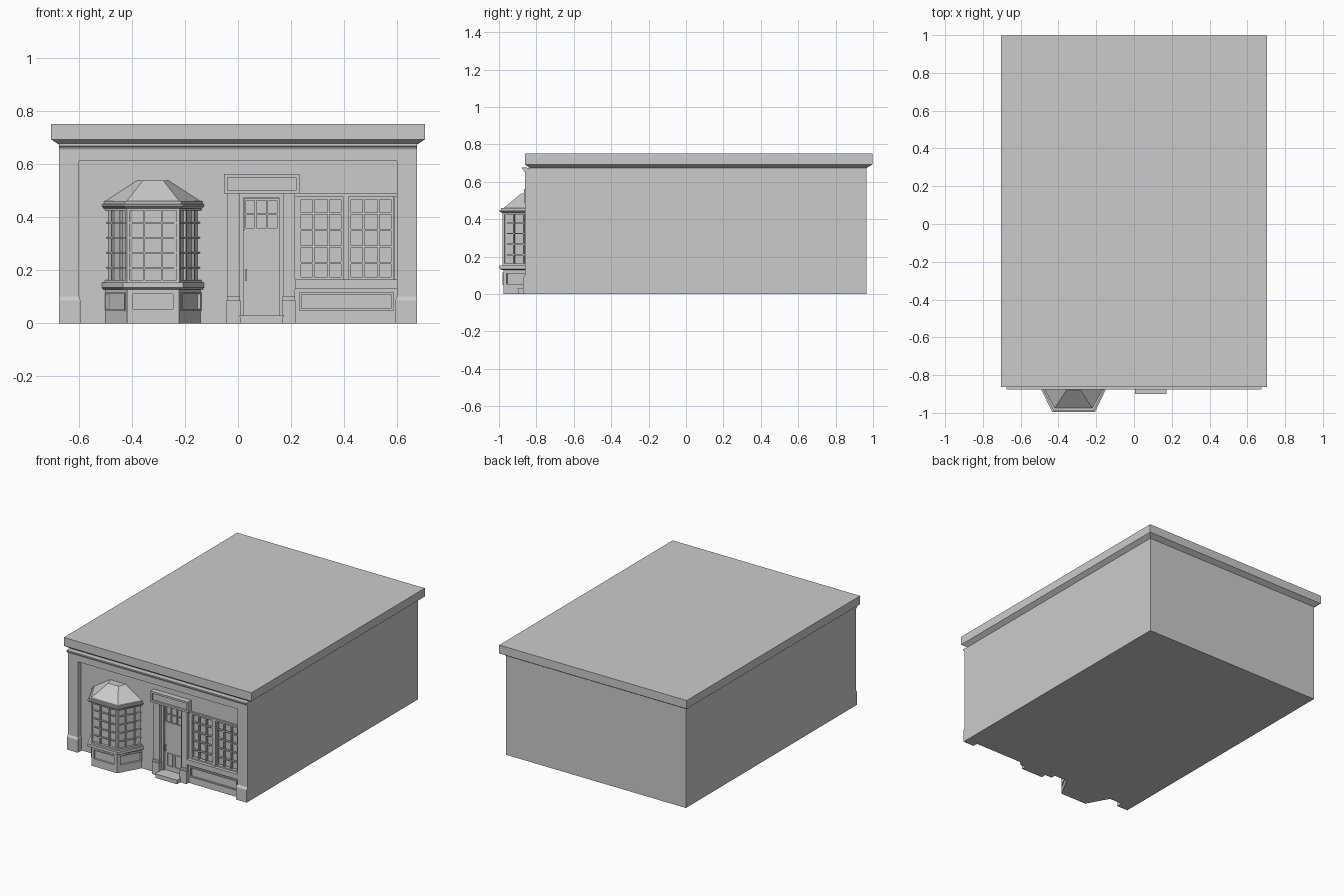
import bpy, bmesh
from math import atan2
from mathutils import Matrix, Vector

WALL, FRONT = -0.83, -0.862     # recessed shop wall, pilaster face
IDENT = Matrix.Identity(4)


def finish(name, bm):
    bmesh.ops.recalc_face_normals(bm, faces=bm.faces)
    me = bpy.data.meshes.new(name)
    bm.to_mesh(me)
    bm.free()
    ob = bpy.data.objects.new(name, me)
    bpy.context.collection.objects.link(ob)
    return ob


def boxes(name, items, mat=IDENT):
    """One object from boxes given as (x0, x1, y0, y1, z0, z1)."""
    bm = bmesh.new()
    for x0, x1, y0, y1, z0, z1 in items:
        m = Matrix.Translation(((x0 + x1) / 2, (y0 + y1) / 2, (z0 + z1) / 2))
        s = Matrix.Diagonal((x1 - x0, abs(y1 - y0), z1 - z0, 1))
        bmesh.ops.create_cube(bm, size=1, matrix=mat @ m @ s)
    return finish(name, bm)


def loft(name, rings):
    """Closed solid through equal-length rings of 3D points."""
    bm = bmesh.new()
    vs = [[bm.verts.new(p) for p in r] for r in rings]
    n = len(vs[0])
    for a, b in zip(vs, vs[1:]):
        for i in range(n):
            j = (i + 1) % n
            bm.faces.new((a[i], a[j], b[j], b[i]))
    bm.faces.new(vs[0])
    bm.faces.new(vs[-1])
    return finish(name, bm)


def frame(x0, x1, z0, z1, w, y0, y1):
    return [(x0, x0 + w, y0, y1, z0, z1), (x1 - w, x1, y0, y1, z0, z1),
            (x0 + w, x1 - w, y0, y1, z0, z0 + w), (x0 + w, x1 - w, y0, y1, z1 - w, z1)]


def window(name, x0, x1, z0, z1, cols, rows, yf, w=0.009, bar=0.007, mat=IDENT):
    """Frame with a grid of glazing bars, front at yf."""
    parts = frame(x0, x1, z0, z1, w, yf, yf + 0.022)
    for i in range(1, cols):
        x = x0 + (x1 - x0) * i / cols
        parts.append((x - bar / 2, x + bar / 2, yf + 0.004, yf + 0.02, z0 + w, z1 - w))
    for i in range(1, rows):
        z = z0 + (z1 - z0) * i / rows
        parts.append((x0 + w, x1 - w, yf + 0.005, yf + 0.02, z - bar / 2, z + bar / 2))
    return boxes(name, parts, mat)


def rect(x, y0, y1, z):
    return [(-x, y0, z), (x, y0, z), (x, y1, z), (-x, y1, z)]


# main building and roof
boxes("building_body", [(-0.675, 0.675, -0.80, 0.965, 0, 0.68)])
loft("roof_slab", [rect(0.675, -0.835, 0.965, 0.673),
                   rect(0.704, -0.862, 0.998, 0.693), rect(0.704, -0.862, 0.998, 0.75)])

# front wall around the door and window openings
boxes("shop_wall", [(-0.6, 0.005, WALL, -0.80, 0, 0.62), (0.17, 0.228, WALL, -0.80, 0, 0.62),
                    (0.228, 0.6, WALL, -0.80, 0, 0.165), (0.228, 0.6, WALL, -0.80, 0.475, 0.62),
                    (0.005, 0.17, WALL, -0.80, 0.488, 0.62), (0.396, 0.417, WALL, -0.80, 0.165, 0.475),
                    (0.587, 0.6, WALL, -0.80, 0.165, 0.475)])
boxes("fascia", [(-0.675, 0.675, FRONT, -0.80, 0.612, 0.674)])
profile = [(-0.85, 0.654), (-0.865, 0.655), (-0.869, 0.663), (-0.876, 0.668), (-0.876, 0.677), (-0.85, 0.677)]
loft("front_cornice", [[(x, y, z) for y, z in profile] for x in (-0.675, 0.675)])

# corner pilasters with plinths
for side, x0, x1 in (("left", -0.675, -0.598), ("right", 0.598, 0.675)):
    i0, i1 = (x0, x1 + 0.005) if side == "left" else (x0 - 0.005, x1)
    boxes(side + "_pilaster", [(x0, x1, FRONT, -0.80, 0, 0.62)])
    y = FRONT - 0.009
    loft(side + "_pilaster_plinth",
         [[(i0, y, z), (i1, y, z), (i1, -0.82, z), (i0, -0.82, z)] for z in (0, 0.086)] +
         [[(x0, FRONT, 0.1), (x1, FRONT, 0.1), (x1, -0.82, 0.1), (x0, -0.82, 0.1)]])

# door surround
for side, x0, x1 in (("left", -0.04, 0.006), ("right", 0.169, 0.214)):
    boxes(f"door_{side}_pilaster", [(x0, x1, -0.85, -0.82, 0, 0.49)])
    boxes(f"door_{side}_plinth", [(x0 - 0.003, x1 + 0.003, -0.862, -0.82, 0, 0.086),
                                  (x0 - 0.001, x1 + 0.001, -0.856, -0.82, 0.086, 0.1)])
boxes("door_header", [(-0.046, 0.224, -0.853, -0.82, 0.489, 0.555)]
      + frame(-0.053, 0.231, 0.488, 0.562, 0.013, -0.866, -0.83))
boxes("door_step", [(0.008, 0.17, -0.897, -0.80, 0, 0.023), (0.005, 0.173, -0.9, -0.80, 0.023, 0.029)])

# door with glazed top, two low panels and handle
boxes("door_jambs", frame(0.005, 0.17, 0.01, 0.489, 0.016, -0.83, -0.79))
boxes("door_leaf", [(0.02, 0.156, -0.814, -0.79, 0.029, 0.35), (0.02, 0.156, -0.806, -0.79, 0.35, 0.475)])
window("door_glazing", 0.022, 0.154, 0.35, 0.47, 3, 2, -0.818, 0.008, 0.006)
boxes("door_panels", frame(0.038, 0.082, 0.06, 0.148, 0.005, -0.819, -0.81)
      + frame(0.096, 0.14, 0.06, 0.148, 0.005, -0.819, -0.81))
boxes("door_handle", [(0.028, 0.034, -0.828, -0.823, 0.16, 0.205),
                      (0.028, 0.034, -0.824, -0.81, 0.162, 0.168), (0.028, 0.034, -0.824, -0.81, 0.197, 0.203)])

# flat shop window, sill and panel below
for side, x0 in (("left", 0.228), ("right", 0.417)):
    window(f"shop_window_{side}", x0, x0 + 0.169, 0.165, 0.475, 3, 5, -0.834)
boxes("shop_window_surround", [(0.214, 0.598, -0.842, -0.82, 0.477, 0.488),
                               (0.396, 0.418, -0.84, -0.82, 0.165, 0.477)])
boxes("shop_window_sill", [(0.214, 0.598, -0.856, -0.82, 0.13, 0.165)])
boxes("shop_window_panel", [(0.214, 0.598, -0.838, -0.82, 0, 0.13)]
      + frame(0.232, 0.585, 0.047, 0.117, 0.008, -0.847, -0.83))

# bay window: plan is a half hexagon about x = CX
CX = -0.32


def bay_ring(front_half, back_half, y, z):
    return [(CX - back_half, -0.815, z), (CX - front_half, y, z),
            (CX + front_half, y, z), (CX + back_half, -0.815, z)]


def bay(name, *rings):
    return loft(name, [bay_ring(*r) for r in rings])


bay("bay_base", (0.092, 0.175, -0.967, 0), (0.092, 0.175, -0.967, 0.135))
bay("bay_sill", (0.105, 0.195, -0.985, 0.128), (0.113, 0.2, -0.996, 0.134), (0.113, 0.2, -0.996, 0.153))
bay("bay_glass", (0.09, 0.177, -0.963, 0.15), (0.09, 0.177, -0.963, 0.44))
bay("bay_cornice", (0.103, 0.193, -0.984, 0.433), (0.113, 0.2, -0.996, 0.441), (0.113, 0.2, -0.996, 0.448),
    (0.106, 0.193, -0.988, 0.45), (0.106, 0.193, -0.988, 0.46))
bay("bay_roof", (0.1, 0.188, -0.976, 0.459), (0.038, 0.066, -0.88, 0.538))

# bay facets: glazing above, panelled dado below
plan = [Vector(p) for p in bay_ring(0.099, 0.19, -0.98, 0)]
for side, a, b in zip(("left", "front", "right"), plan, plan[1:]):
    d = b - a
    n = d.length
    mat = Matrix.Translation(a) @ Matrix.Rotation(atan2(d.y, d.x), 4, "Z")
    window(f"bay_window_{side}", 0, n, 0.153, 0.435, 3, 5, 0, 0.011, 0.006, mat)
    boxes(f"bay_dado_{side}", frame(0.004, n - 0.004, 0, 0.129, 0.013, 0.003, 0.03)
          + [(0.004, n - 0.004, 0.003, 0.03, 0, 0.048)]
          + frame(0.017, n - 0.017, 0.047, 0.116, 0.006, 0, 0.02), mat)
